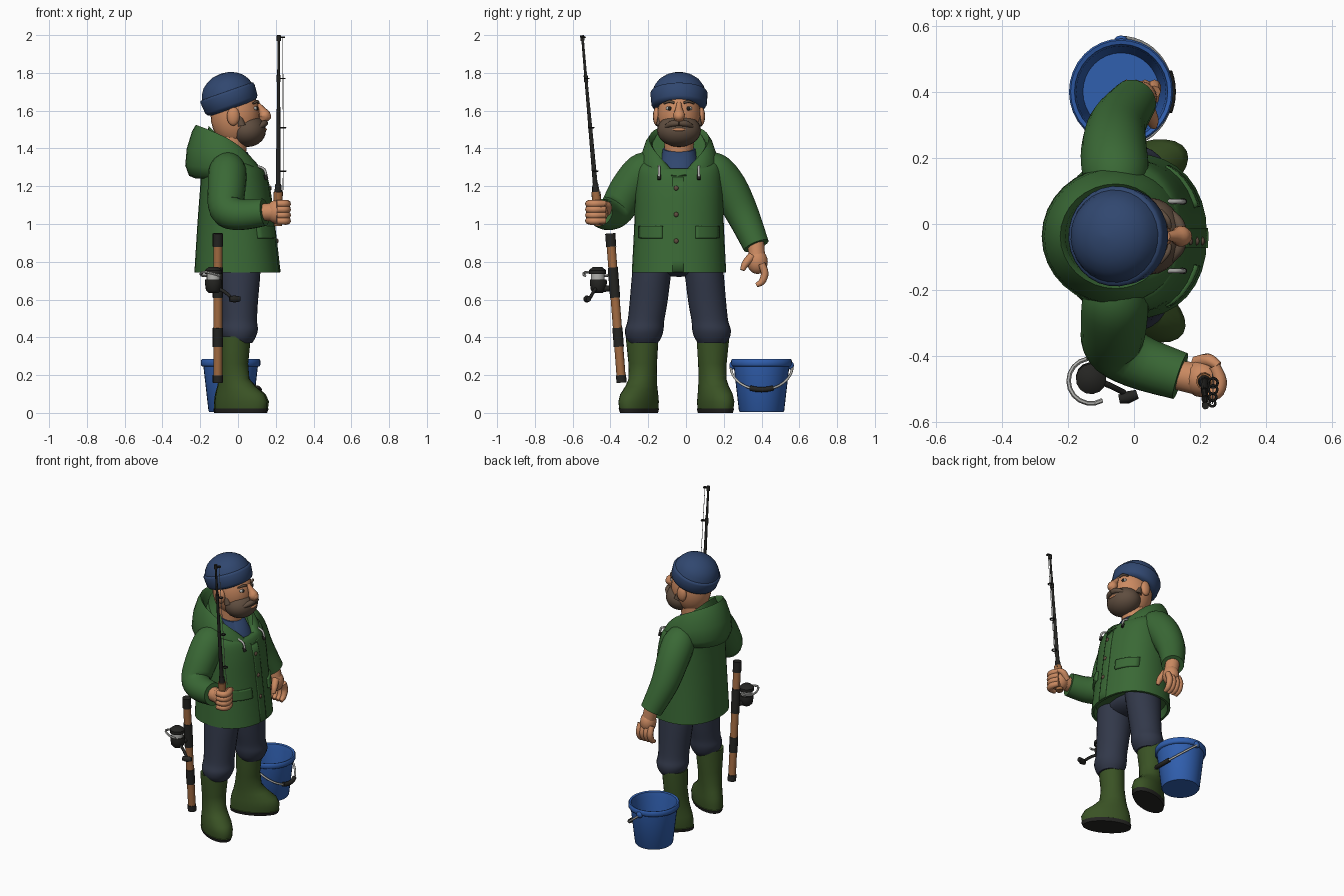
import bpy, bmesh, math
from mathutils import Vector, Matrix
from mathutils.bvhtree import BVHTree

if "Cube" in bpy.data.objects:
    bpy.data.objects.remove(bpy.data.objects["Cube"])

def material(name, r, g, b):
    m = bpy.data.materials.new(name)
    m.diffuse_color = (r, g, b, 1)
    m.use_nodes = True
    m.node_tree.nodes["Principled BSDF"].inputs["Base Color"].default_value = m.diffuse_color
    return m

GREEN = material("jacket green", .042, .14, .036)
OLIVE = material("boot olive", .042, .085, .018)
NAVY = material("trouser navy", .032, .04, .068)
BLUE = material("wool blue", .03, .063, .16)
SKIN = material("skin", .6, .255, .12)
BROWN = material("beard brown", .115, .075, .05)
PAIL = material("bucket blue", .03, .115, .43)
BLACK = material("black", .018, .018, .016)
CORK = material("cork", .37, .15, .055)
GREY = material("light grey", .45, .45, .43)
MID = -.037          # symmetry line of the figure

def finish(name, bm, *mats, angle=50):
    bmesh.ops.recalc_face_normals(bm, faces=bm.faces)
    me = bpy.data.meshes.new(name)
    bm.to_mesh(me)
    bm.free()
    for m in mats:
        me.materials.append(m)
    ob = bpy.data.objects.new(name, me)
    bpy.context.collection.objects.link(ob)
    me.shade_smooth()
    me.set_sharp_from_angle(angle=math.radians(angle))
    return ob

def spline(rows, k=4):
    """Catmull-Rom resampling of equal-length tuples."""
    out = []
    for i in range(len(rows) - 1):
        a, b, c, d = rows[max(i-1, 0)], rows[i], rows[i+1], rows[min(i+2, len(rows)-1)]
        for j in range(k):
            t = j / k
            out.append(tuple(.5*(2*q + (r-p)*t + (2*p-5*q+4*r-s)*t*t + (3*q-p-3*r+s)*t**3)
                             for p, q, r, s in zip(a, b, c, d)))
    return out + [rows[-1]]

def skin_rings(rings, cap=True):
    bm = bmesh.new()
    vs = [[bm.verts.new(p) for p in ring] for ring in rings]
    n = len(vs[0])
    for a, b in zip(vs, vs[1:]):
        for i in range(n):
            bm.faces.new((a[i], a[(i+1) % n], b[(i+1) % n], b[i]))
    if cap:
        bm.faces.new(vs[0][::-1])
        bm.faces.new(vs[-1])
    return bm

def loft(name, rows, *mats, n=24, power=1, rule=None):
    """Stacked ellipses: (cx, cy, z, rx, ry, tilt)."""
    def unit(i):
        c, s = math.cos(2*math.pi*i/n), math.sin(2*math.pi*i/n)
        return (math.copysign(abs(c)**power, c), math.copysign(abs(s)**power, s))
    rings = [[(x+rx*c, y+ry*s, z+tilt*c) for c, s in map(unit, range(n))]
             for x, y, z, rx, ry, tilt in rows]
    bm = skin_rings(rings)
    if rule:
        for f in bm.faces:
            f.material_index = rule(f.calc_center_median())
    return finish(name, bm, *mats)

def tube(name, rows, mat, n=12):
    """Round sweep along (x, y, z, radius)."""
    pts = [Vector(r[:3]) for r in rows]
    rings, u = [], None
    for i, p in enumerate(pts):
        t = (pts[min(i+1, len(pts)-1)] - pts[max(i-1, 0)]).normalized()
        u = t.orthogonal() if u is None else u - t*u.dot(t)
        u.normalize()
        v = t.cross(u)
        rings.append([p + rows[i][3]*(u*math.cos(2*math.pi*j/n) + v*math.sin(2*math.pi*j/n))
                      for j in range(n)])
    return finish(name, skin_rings(rings), mat)

def ball(name, loc, r, mat, seg=16):
    bm = bmesh.new()
    bmesh.ops.create_uvsphere(bm, u_segments=seg, v_segments=seg//2+2, radius=1,
                              matrix=Matrix.Translation(loc) @ Matrix.Diagonal((*r, 1)))
    return finish(name, bm, mat)

# jacket body with a hem tucked inward
torso_rows = [(-.005, MID, .79, .2, .22, 0), (-.005, MID, .742, .21, .235, 0)] + spline([
    (-.005, MID, .742, .226, .25, 0), (-.012, MID, 1.0, .203, .237, 0),
    (-.018, MID, 1.2, .182, .232, 0), (-.03, MID, 1.32, .16, .215, -.03),
    (-.04, MID, 1.4, .115, .14, -.12)], 5)
torso = loft("jacket_body", torso_rows, GREEN, n=32, power=.9)
bvh = BVHTree.FromPolygons([v.co for v in torso.data.vertices],
                           [p.vertices for p in torso.data.polygons])

def front_x(y, z):
    hit = bvh.ray_cast(Vector((1, y, z)), Vector((-1, 0, 0)))[0]
    return hit.x if hit else .1

def patch(name, y0, y1, z0, z1, mat, h=.012, k=8):
    """Panel laid on the jacket front."""
    bm = bmesh.new()
    g = []
    for i in range(k+1):
        y = y0 + (y1-y0)*i/k
        zs = [z0 + (z1-z0)*j/k for j in range(k+1)]
        g.append([bm.verts.new((front_x(y, z)+h, y, z)) for z in zs])
    for i in range(k):
        for j in range(k):
            bm.faces.new((g[i][j], g[i+1][j], g[i+1][j+1], g[i][j+1]))
    ob = finish(name, bm, mat)
    mod = ob.modifiers.new("thickness", 'SOLIDIFY')
    mod.thickness, mod.offset = h+.004, -1
    return ob

patch("jacket_placket", MID-.035, MID+.025, .745, 1.25, GREEN, .005)
for z in (.91, 1.05, 1.19):
    ball("jacket_button", (front_x(MID-.015, z)+.006, MID-.015, z), (.008, .013, .013), BROWN, 10)
for s in (-1, 1):
    y0, y1 = sorted((MID+s*.09, MID+s*.215))
    patch("pocket_flap", y0, y1, .925, .99, GREEN, .014)
    y = MID + s*.105
    def lace(z, r, out=.012):
        return (front_x(y, z)+out, y, z, r)
    tube("drawstring", [lace(1.33-.01*i, .007, .03-.002*i) for i in range(9)], GREY, 8)
    tube("drawstring_end", [lace(1.26, .01), lace(1.235, .009)], BLACK, 8)

# folded-down hood, high at the back and open at the front
def hood_ring(r, zf, zb, p):
    ring = []
    for i in range(32):
        a = 2*math.pi*i/32
        b = (1-math.cos(a))/2
        rx = r*(1.02 if math.cos(a) < 0 else .95)
        ring.append((-.055+rx*math.cos(a), MID+r*.96*math.sin(a), zf+(zb-zf)*b**p))
    return ring
hood = [(.165, 1.24, 1.24, 1), (.2, 1.25, 1.255, 1), (.22, 1.255, 1.31, .8), (.212, 1.25, 1.4, .5),
        (.185, 1.245, 1.49, .42), (.165, 1.24, 1.525, .42), (.15, 1.23, 1.505, .42), (.135, 1.22, 1.4, .42)]
finish("hood", skin_rings([hood_ring(*h) for h in hood], False), GREEN)

# shirt, neck and head
loft("shirt", [(-.01, MID, 1.2, .14, .13, 0), (-.015, MID, 1.3, .115, .11, 0),
               (-.03, MID, 1.4, .08, .085, -.02)], BLUE)
tube("neck", [(-.04, MID, 1.3, .075), (-.025, MID, 1.5, .08)], SKIN, 16)
ball("head", (-.015, MID, 1.575), (.13, .115, .165), SKIN, 24)
ball("beard", (.05, MID, 1.495), (.098, .116, .087), BROWN, 24)
ball("lower_lip", (.143, MID, 1.5), (.01, .036, .009), SKIN, 10)
tube("nose", spline([(.1, MID, 1.64, .012), (.125, MID, 1.605, .02), (.142, MID, 1.573, .032),
                     (.13, MID, 1.545, .018)]), SKIN)
ball("nose_tip", (.15, MID, 1.57), (.026, .027, .025), SKIN, 12)
for s in (-1, 1):
    tube("moustache", spline([(.145, MID, 1.534, .015), (.135, MID+s*.04, 1.53, .017),
                              (.108, MID+s*.078, 1.51, .008)]), BROWN, 10)
    tube("sideburn", [(.005, MID+s*.1, 1.585, .01), (.02, MID+s*.1, 1.52, .022)], BROWN, 10)
    ball("ear", (-.025, MID+s*.118, 1.57), (.034, .02, .05), SKIN, 12)
    ball("eye_white", (.089, MID+s*.05, 1.612), (.014, .019, .012), GREY, 12)
    ball("pupil", (.1, MID+s*.05, 1.612), (.007, .01, .011), BLACK, 10)
    tube("eyebrow", spline([(.108, MID+s*.025, 1.641, .006), (.102, MID+s*.05, 1.649, .008),
                            (.08, MID+s*.08, 1.638, .005)]), BROWN, 8)

# knitted hat with a rolled cuff, tipped back
hat = [(-.012, .12), (-.004, .138), (.01, .147), (.07, .152), (.08, .148), (.083, .14), (.11, .131),
       (.14, .11), (.162, .08), (.177, .045), (.182, .005)]
tube("knit_hat", [(-.032-.33*t, MID, 1.624+.94*t, r) for t, r in hat], BLUE, 28)

# sleeves
tube("left_sleeve", spline([(-.05, .09, 1.32, .07), (-.055, .15, 1.28, .1), (-.06, .225, 1.19, .1),
                            (-.05, .3, 1.05, .087), (0, .372, .885, .07)]), GREEN, 20)
tube("right_sleeve", spline([(-.05, -.165, 1.32, .07), (-.055, -.225, 1.28, .1),
                             (-.06, -.3, 1.19, .1), (-.06, -.365, 1.08, .093),
                             (.01, -.415, 1.05, .083), (.14, -.46, 1.062, .073)]), GREEN, 20)

# relaxed left hand
tube("left_wrist", [(0, .37, .9, .045), (.015, .375, .83, .045)], SKIN)
ball("left_palm", (.02, .378, .8), (.05, .055, .065), SKIN)
for i in range(4):
    x = -.022 + i*.028
    tube("left_finger", spline([(x, .4, .79, .019), (x, .417, .74, .02),
                                (x, .402, .695, .018), (x, .372, .676, .012)]), SKIN, 8)
tube("left_thumb", spline([(.04, .35, .83, .024), (.055, .315, .79, .02), (.06, .298, .755, .012)]), SKIN, 8)

# right hand gripping the rod
tube("right_wrist", [(.12, -.455, 1.062, .045), (.19, -.468, 1.064, .05)], SKIN)
ball("right_fist", (.208, -.468, 1.065), (.06, .057, .064), SKIN)
for i in range(4):
    z = 1.017 + i*.03
    tube("right_finger", spline([(.205, -.515, z, .019), (.248, -.51, z, .021),
                                 (.26, -.475, z, .021), (.243, -.43, z, .018)]), SKIN, 8)
tube("right_thumb", spline([(.19, -.42, 1.06, .022), (.225, -.412, 1.095, .02),
                            (.255, -.43, 1.11, .014)]), SKIN, 8)

# trousers and rubber boots
ball("trouser_seat", (0, MID, .79), (.11, .19, .07), NAVY)
for s, side, shift, turn in ((-1, "right", .012, 31), (1, "left", 0, 24)):
    loft(side + "_trouser_leg", spline([
        (.005, MID+s*(d+shift), z, rx, ry, 0) for z, d, rx, ry in
        ((.82, .122, .115, .105), (.72, .135, .112, .103), (.58, .15, .1, .1),
         (.49, .163, .096, .097), (.44, .172, .1, .102), (.4, .175, .088, .094), (.37, .175, .07, .075))]),
        NAVY)
    boot = loft(side + "_boot", [(x, 0, z, rx, ry, 0) for x, z, rx, ry in (
        (.035, 0, .15, .076), (.037, .022, .156, .083), (.037, .024, .152, .08), (.04, .06, .155, .084),
        (.033, .1, .142, .08), (.012, .14, .108, .075), (-.003, .18, .084, .072),
        (-.003, .26, .074, .076), (.003, .39, .08, .088), (.003, .405, .079, .087), (.003, .4, .068, .075))],
        OLIVE, BLACK, rule=lambda c: int(c.z < .012))
    boot.location = (-.018, MID+s*(.178+shift*1.3), 0)
    boot.rotation_euler.z = s*math.radians(turn)

# bucket with wire handle
BX, BY = -.039, .4
loft("bucket", [(BX, BY, z, r*.98, r, 0) for z, r in (
    (.005, .115), (.012, .12), (.245, .147), (.247, .156), (.255, .161), (.277, .161), (.284, .156),
    (.28, .144), (.25, .138), (.03, .118))], PAIL, n=32)
def bail(t):
    return (BX+.152*math.sin(t), BY-.163*math.cos(t), .245-.122*math.sin(t))
tube("bucket_handle", [(*bail(math.pi*i/24), .0065) for i in range(25)], GREY, 8)
tube("bucket_grip", [(*bail(math.pi*(.38+.24*i/6)), .014) for i in range(7)], BLACK, 10)
for s in (-1, 1):
    ball("bucket_lug", (BX, BY+s*.155, .25), (.022, .016, .022), PAIL, 10)

# upper rod with guides and line
def rod_at(z):
    return Vector((.212 + .004*(z-1), -.462 - .088*(z-1), z))
def rod_piece(name, z0, r0, z1, r1, mat):
    tube(name, [(*rod_at(z0), r0), (*rod_at(z1), r1)], mat, 10)
rod_piece("rod_cork_grip", .99, .022, 1.17, .025, CORK)
rod_piece("rod_collar", 1.17, .02, 1.21, .016, BLACK)
rod_piece("rod_blank", 1.2, .013, 1.998, .006, BLACK)
line = [rod_at(1.15) + Vector((.025, .02, 0))]
for z, r in ((1.28, .014), (1.51, .013), (1.77, .011), (1.988, .009)):
    c = rod_at(z) + Vector((.012+r, .006, 0))
    rod_piece("guide_binding", z-.018, .011, min(z+.018, 1.999), .011, BLACK)
    bpy.ops.mesh.primitive_torus_add(major_radius=r, minor_radius=.004, major_segments=14,
                                     minor_segments=6, location=c)
    bpy.context.object.name = "line_guide"
    bpy.context.object.data.materials.append(BLACK)
    line.append(c)
tube("fishing_line", [(*p, .0018) for p in line], GREY, 5)

# lower rod handle in alternating cork and black
cuts = [.16, .2, .35, .45, .61, .77, .88, .95]
for i, (a, b) in enumerate(zip(cuts, cuts[1:])):
    r = .027 if i % 2 == 0 else .024
    tube("handle_section", [(-.107, -.329-.076*z, z, r) for z in (a, b)], CORK if i % 2 else BLACK, 14)

# spinning reel
tube("reel_foot", [(-.11, -.385, .66, .014), (-.125, -.46, .655, .018)], BLACK, 8)
tube("reel_body", [(-.13, -.464, z, r) for z, r in ((.635, .025), (.65, .04), (.69, .046), (.705, .044))], BLACK, 14)
tube("reel_spool", [(-.13, -.467, z, r) for z, r in ((.7, .036), (.74, .036))], GREY, 14)
tube("reel_spool_cap", [(-.13, -.469, z, r) for z, r in ((.735, .046), (.755, .046), (.772, .025))], BLACK, 14)
tube("reel_bail", [(-.13+.068*math.cos(a), -.475+.068*math.sin(a), .735+.01*math.sin(a*2), .007)
                   for a in (math.radians(100+20*i) for i in range(11))], GREY, 6)
tube("reel_crank", spline([(-.12, -.47, .665, .01), (-.07, -.49, .64, .009), (-.03, -.51, .605, .009)]), BLACK, 8)
tube("reel_knob", [(-.045, -.53, .603, .014), (-.02, -.525, .603, .019), (.01, -.515, .603, .014)], BLACK, 10)
